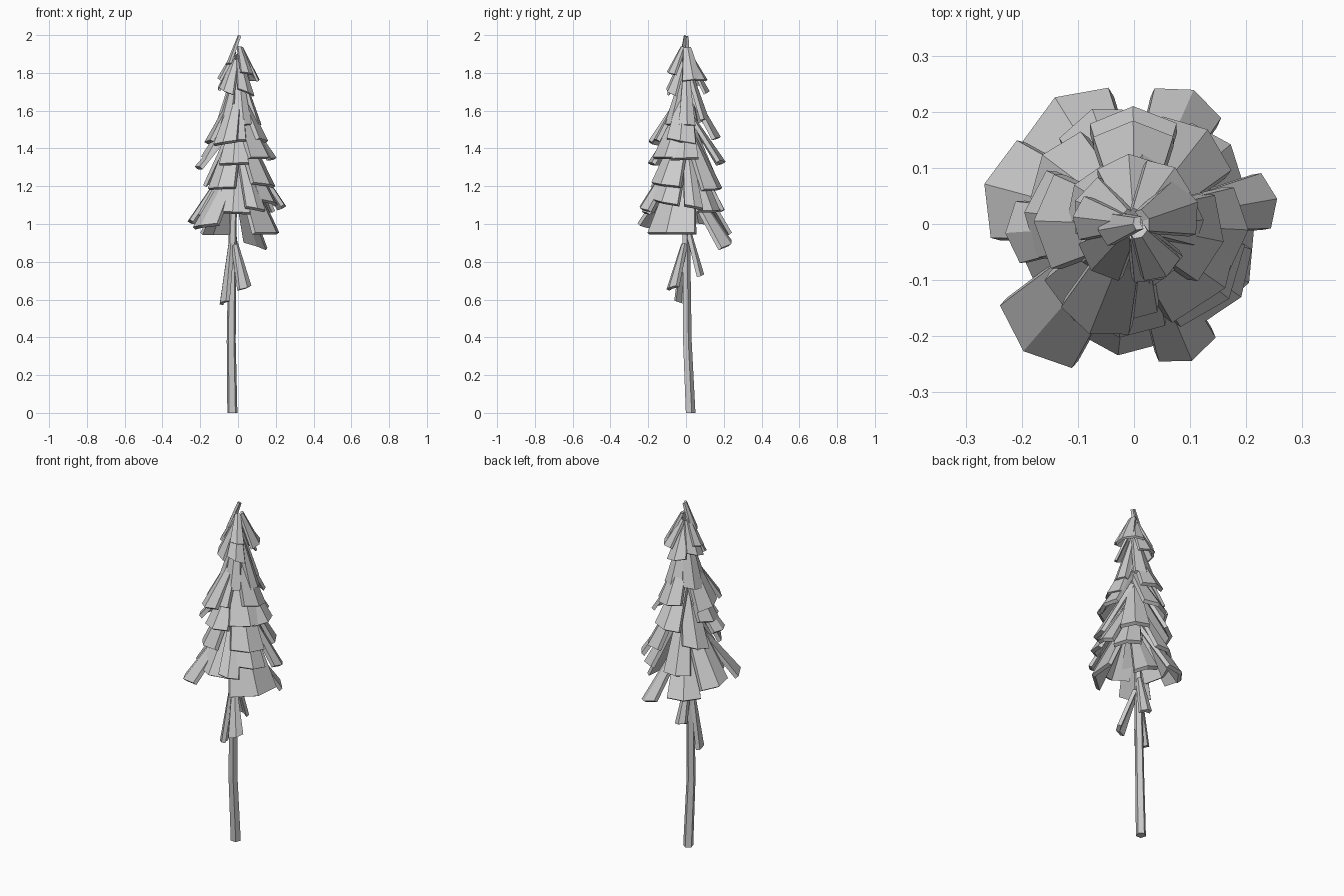
import bpy, bmesh, math, random
from mathutils import Vector

if "Cube" in bpy.data.objects:
    bpy.data.objects.remove(bpy.data.objects["Cube"])

random.seed(7)


def finish(bm, name):
    bmesh.ops.recalc_face_normals(bm, faces=bm.faces)
    me = bpy.data.meshes.new(name)
    bm.to_mesh(me)
    bm.free()
    ob = bpy.data.objects.new(name, me)
    bpy.context.collection.objects.link(ob)
    return ob


# Trunk: bent, tapering five-sided tube
path = [(-.03, .022, 0, .028), (-.036, .005, .38, .025), (-.03, 0, .9, .022), (0, 0, 1.85, .008)]
bm = bmesh.new()
rings = [[bm.verts.new((x + r * math.cos(a), y + r * math.sin(a), z))
          for a in [math.tau * k / 5 + .3 for k in range(5)]] for x, y, z, r in path]
for lo, hi in zip(rings, rings[1:]):
    for k in range(5):
        n = (k + 1) % 5
        bm.faces.new((lo[k], lo[n], hi[n], hi[k]))
bm.faces.new(rings[0])
bm.faces.new(rings[-1])
finish(bm, "trunk")


# Frond: thick plate folded along a centre ridge, narrow at the top
def frond(name, az, r, z0, z1, w, tilt=0.0, r_in=.025):
    a = math.radians(az)
    out = Vector((math.cos(a), math.sin(a), 0))
    side = Vector((-out.y, out.x, 0))
    slope = Vector((z1 - z0, r - r_in)).normalized()
    nrm = out * slope.x + Vector((0, 0, slope.y))
    thick = .022 if z0 < 1.6 else .014
    base = Vector((-.025 if z0 < .8 else 0, 0, .014))
    bm = bmesh.new()
    layers = []
    for depth in (0, -thick):
        layer = []
        for rad, z, half, f in ((r_in, z1, w * .19, .35), (r, z0, w * .5, 1)):
            for s in (-1, 0, 1):
                bend = (.09 if s == 0 else -.11) * w * f
                p = base + out * (rad + bend) + Vector((0, 0, z + tilt * s * f))
                layer.append(bm.verts.new(p + side * s * half + nrm * depth))
        layers.append(layer)
    for v in layers:
        bm.faces.new((v[0], v[1], v[4], v[3]))
        bm.faces.new((v[1], v[2], v[5], v[4]))
    o, i = layers
    loop = [0, 1, 2, 5, 4, 3]
    for k in range(6):
        p, q = loop[k], loop[(k + 1) % 6]
        bm.faces.new((o[p], o[q], i[q], i[p]))
    return finish(bm, name)


# Whorl: evenly turned fronds with seeded variation
def whorl(name, count, phase, r, z0, length, w):
    for n in range(count):
        j = random.uniform
        z = z0 + j(-.035, .035)
        frond(f"{name}_{n + 1}", phase + 360 * n / count + j(-8, 8), r * j(.92, 1.08),
              z, z + length, w * j(.85, 1.2), j(-.02, .02))


whorl("inner_bottom_frond", 5, 45, .205, 1.07, .34, .17)
whorl("lower_middle_frond", 4, 55, .19, 1.20, .32, .17)
whorl("middle_frond", 4, 90, .185, 1.31, .26, .14)
whorl("upper_frond", 4, 85, .16, 1.45, .26, .14)
whorl("upper_inner_frond", 5, 5, .11, 1.53, .27, .10)
whorl("crown_frond", 5, 16, .11, 1.72, .17, .10)
whorl("crown_top_frond", 3, -60, .11, 1.76, .14, .08)

# Distinct outer fronds and the sparse low tuft
for n, row in enumerate([(-27, .205, .94, 1.33, .28, 0), (66, .25, .88, 1.2, .13, .02),
                         (122, .25, .94, 1.3, .18, 0), (229, .285, .98, 1.32, .17, .01),
                         (165, .26, 1.0, 1.35, .18, .01), (10, .25, 1.08, 1.42, .10, -.01),
                         (-67, .255, 1.07, 1.42, .11, -.01), (-35, .18, 1.34, 1.62, .21, 0),
                         (248, .20, 1.42, 1.68, .13, .01), (184, .22, 1.29, 1.52, .11, 0)]):
    frond(f"outer_frond_{n + 1}", *row)
for n, row in enumerate([(205, .07, .57, .88, .08), (-50, .11, .65, .88, .08),
                         (85, .09, .72, .95, .07)]):
    frond(f"low_frond_{n + 1}", *row, .01)

# Leaning blade at the tip
frond("tip_blade", 190, .06, 1.83, 1.983, .06, .01, 0)
